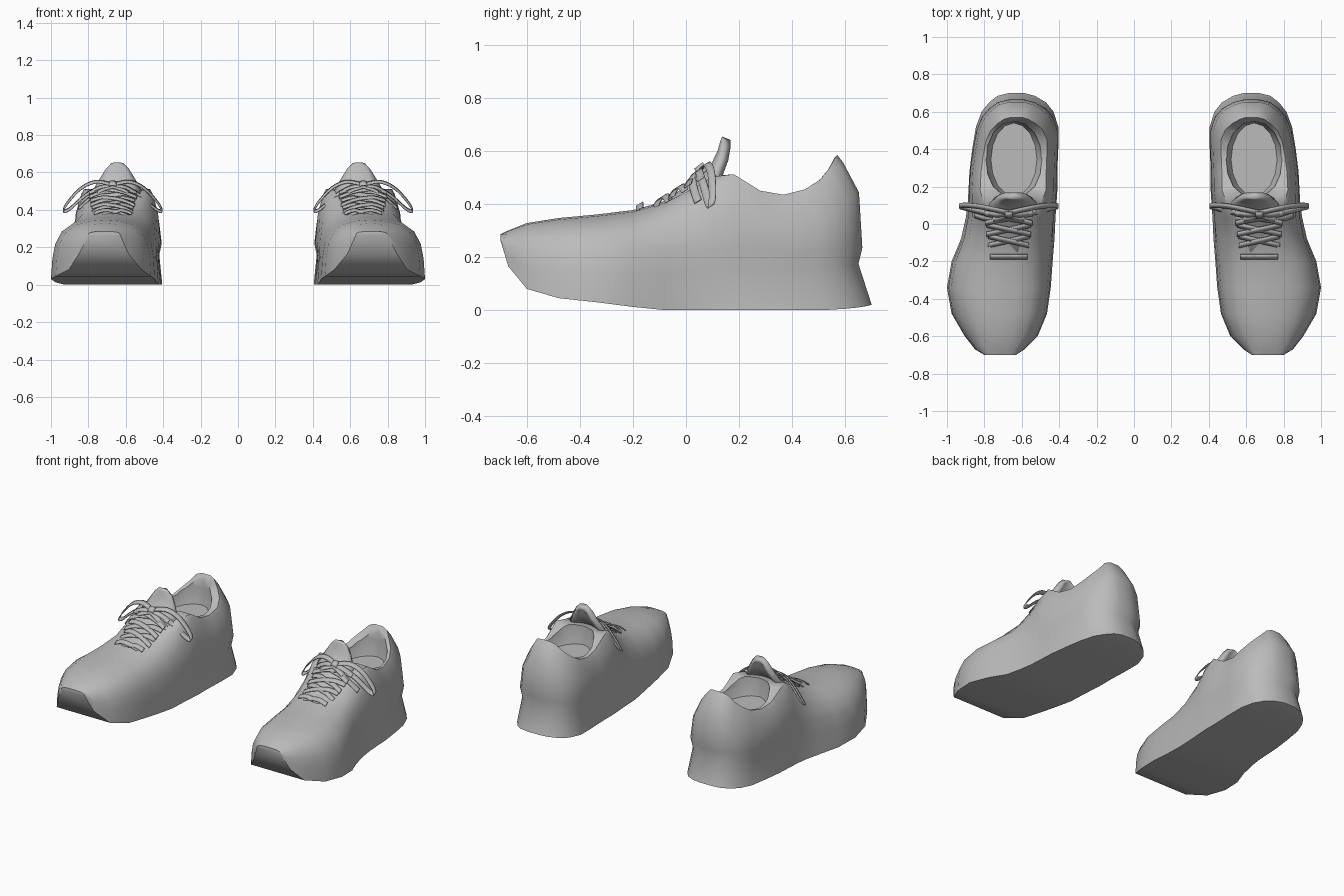
import bpy, bmesh, math
from mathutils import Vector

if "Cube" in bpy.data.objects:
    bpy.data.objects.remove(bpy.data.objects["Cube"])

grey = bpy.data.materials.new("plain grey")
grey.use_nodes = True
grey.diffuse_color = (0.5, 0.5, 0.5, 1)
grey.node_tree.nodes["Principled BSDF"].inputs["Base Color"].default_value = grey.diffuse_color


def activate(ob):
    bpy.ops.object.select_all(action='DESELECT')
    ob.select_set(True)
    bpy.context.view_layer.objects.active = ob


def make(name, bm):
    bmesh.ops.remove_doubles(bm, verts=bm.verts, dist=0.0005)
    bmesh.ops.recalc_face_normals(bm, faces=bm.faces)
    me = bpy.data.meshes.new(name)
    bm.to_mesh(me)
    bm.free()
    me.materials.append(grey)
    ob = bpy.data.objects.new(name, me)
    bpy.context.collection.objects.link(ob)
    return ob


def finish(ob):
    activate(ob)
    bpy.ops.object.shade_smooth_by_angle(angle=math.radians(40))
    ob.modifiers.new("pair", 'MIRROR')


def thicken(ob, amount):
    solid = ob.modifiers.new("thickness", 'SOLIDIFY')
    solid.thickness = amount
    solid.offset = 0


def skin(bm, rows, closed=False):
    """Quads between consecutive rows of points."""
    grid = [[bm.verts.new(p) for p in r] for r in rows]
    n = len(grid[0])
    for a, b in zip(grid, grid[1:]):
        for i in range(n if closed else n - 1):
            j = (i + 1) % n
            bm.faces.new((a[i], a[j], b[j], b[i]))
    return grid


# Shoe body stations: y, sole z, top z, inner x, outer x, ridge x, collar blend
STATIONS = [
    (-.70, .265, .285, .63, .80, .715, 0),
    (-.67, .165, .30, .585, .85, .715, 0),
    (-.60, .08, .328, .515, .905, .71, 0),
    (-.48, .045, .347, .465, .975, .70, 0),
    (-.34, .03, .36, .445, 1.0, .695, 0),
    (-.20, .012, .377, .435, .975, .685, 0),
    (-.08, 0, .41, .425, .925, .67, .2),
    (.03, 0, .465, .42, .90, .655, .45),
    (.10, 0, .505, .415, .89, .645, .75),
    (.18, 0, .512, .41, .885, .645, 1),
    (.28, 0, .45, .41, .88, .64, 1),
    (.40, 0, .435, .405, .865, .64, 1),
    (.52, 0, .455, .405, .845, .635, 1),
    (.60, .005, .49, .43, .815, .635, .95),
    (.65, .01, .53, .47, .775, .635, .85),
    (.685, .016, .575, .53, .73, .635, .8),
    (.70, .02, .585, .585, .67, .63, 1),
]
# Section levels (height, width) at the forefoot and the collar, and heel reach
FORE = [(0, 1), (.33, .975), (.57, .925), (.77, .81), (.91, .6), (.98, .3)]
COLLAR = [(0, 1), (.36, .93), (.5, .985), (.75, .925), (.95, .8), (1, .74)]
REACH = [1, .875, .912, .88, .73, .675]


def section(st):
    y, zb, zt, xin, xout, xc, w = st
    sides = []
    for edge in (xin, xout):
        pts = []
        for k, (f, c, r) in enumerate(zip(FORE, COLLAR, REACH)):
            h, wd = (f[i] + (c[i] - f[i]) * w for i in (0, 1))
            top = min(zt, .45) if k < 3 else zt
            py = y if y < .3 else .3 + (y - .3) * r
            pts.append(Vector((xc + (edge - xc) * wd, py, zb + h * (top - zb))))
        sides.append(pts)
    ridge = (sides[0][-1] + sides[1][-1]) / 2
    ridge.z = zt
    return sides[0] + [ridge] + sides[1][::-1]


bm = bmesh.new()
rings = skin(bm, [section(s) for s in STATIONS], closed=True)
for ring in (rings[0], rings[-1]):          # toe and heel caps, bridged side to side
    n = len(ring)
    m = n // 2
    for i in range(m - 1):
        bm.faces.new((ring[i], ring[i + 1], ring[n - 2 - i], ring[n - 1 - i]))
    bm.faces.new((ring[m - 1], ring[m], ring[m + 1]))
body = make("shoe_body", bm)

# Foot opening cut out of the body: shallow, with walls flaring to a thin rim
bm = bmesh.new()
levels = [(.39, .123, .195), (.44, .15, .2), (.5, .158, .203), (.7, .165, .21)]
rows = [[(.642 + rx * math.cos(a * math.tau / 16), .345 + ry * math.sin(a * math.tau / 16), z)
         for a in range(16)] for z, rx, ry in levels]
hole = skin(bm, rows, closed=True)
bm.faces.new(hole[0])
bm.faces.new(hole[-1])
cutter = make("opening_cutter", bm)
cutter.hide_render = True
cut = body.modifiers.new("opening", 'BOOLEAN')
cut.object = cutter
cut.solver = 'EXACT'
activate(body)
bpy.ops.object.modifier_apply(modifier="opening")
bpy.data.objects.remove(cutter)
finish(body)

# Tongue: a padded sheet rising through the laces
bm = bmesh.new()
path = [(-.2, .35, .09), (-.08, .395, .11), (.02, .46, .125), (.105, .535, .12),
        (.135, .595, .08), (.145, .63, .055), (.152, .648, .025)]
skin(bm, [[(.645 + w * s, y + .015 * s * s * w / .12, z - .035 * s * s * w / .12)
           for s in (-1, -.6, -.2, .2, .6, 1)] for y, z, w in path])
tongue = make("tongue", bm)
thicken(tongue, .035)
finish(tongue)


def ribbon(bm, points, across, steps=5):
    """Flat lace through smooth points, widened along one direction."""
    pts = [Vector(p) for p in points]
    ext = [pts[0]] + pts + [pts[-1]]
    line = []
    for a, b, c, d in zip(ext, ext[1:], ext[2:], ext[3:]):
        for i in range(steps):
            t = i / steps
            line.append(.5 * (2 * b + (c - a) * t + (2 * a - 5 * b + 4 * c - d) * t * t
                              + (3 * b - a - 3 * c + d) * t ** 3))
    line.append(pts[-1])
    w = Vector(across)
    skin(bm, [[p - w, p + w] for p in line])


def lace_object(name, bm):
    ob = make(name, bm)
    thicken(ob, .005)
    finish(ob)


# Crossed laces climbing the throat
slope = (0, .013, .008)
bm = bmesh.new()
for i in range(4):
    y = -.175 + .06 * i
    z = .378 + .028 * i + .003 * i * i
    half = .1 + .009 * i
    rise = .05 if i else 0
    for side in (-1, 1):
        ribbon(bm, [(.67 - side * half, y, z - .02), (.67 - side * half * .5, y + rise * .25, z + .004),
                    (.67, y + rise * .5, z + .014 + .003 * side),
                    (.67 + side * half * .5, y + rise * .75, z + .02),
                    (.67 + side * half, y + rise, z + .004)], slope)
lace_object("crossed_laces", bm)

# Bow: two loops, two free ends and a knot
bm = bmesh.new()
for s in (-1, 1):
    ribbon(bm, [(.67, .06, .535), (.67 + s * .09, .08, .55), (.67 + s * .17, .095, .515),
                (.67 + s * .24, .1, .44), (.67 + s * .263, .095, .395), (.67 + s * .23, .085, .405),
                (.67 + s * .15, .065, .475), (.67 + s * .07, .05, .52), (.67, .055, .53)], slope)
    ribbon(bm, [(.67, .045, .525), (.67 + s * .07, .025, .5), (.67 + s * .13, .03, .455),
                (.67 + s * .18, .045, .41)], slope)
ribbon(bm, [(.65, .065, .515), (.655, .05, .54), (.685, .05, .54), (.69, .065, .515)],
       (0, .016, .012))
lace_object("lace_bow", bm)
